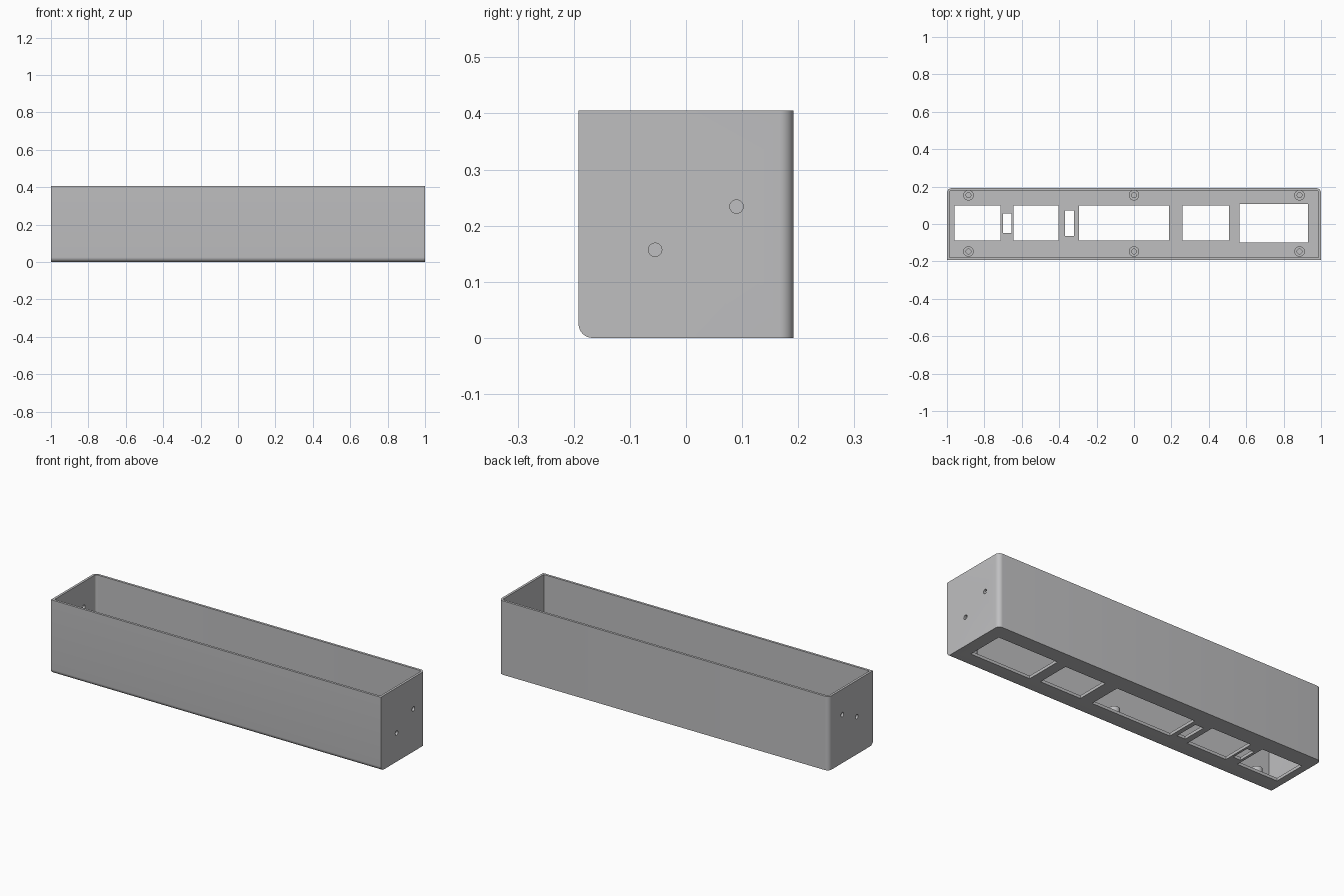
import bpy, bmesh, math
from mathutils import Matrix, Vector

if "Cube" in bpy.data.objects:
    bpy.data.objects.remove(bpy.data.objects["Cube"])

W, D, H = 1.0, 0.1915, 0.405      # half width, half depth, height
WALL, FLOOR, R = 0.013, 0.016, 0.025

grey = bpy.data.materials.new("plain grey")
grey.diffuse_color = (0.52, 0.52, 0.53, 1)
grey.use_nodes = True
grey.node_tree.nodes["Principled BSDF"].inputs["Base Color"].default_value = grey.diffuse_color


def finish(name, bm):
    bmesh.ops.recalc_face_normals(bm, faces=bm.faces)
    me = bpy.data.meshes.new(name)
    bm.to_mesh(me)
    bm.free()
    me.materials.append(grey)
    ob = bpy.data.objects.new(name, me)
    bpy.context.collection.objects.link(ob)
    return ob


def add_box(bm, x0, x1, y0, y1, z0, z1):
    m = Matrix.Translation(((x0 + x1) / 2, (y0 + y1) / 2, (z0 + z1) / 2))
    m = m @ Matrix.Diagonal((x1 - x0, y1 - y0, z1 - z0, 1))
    return bmesh.ops.create_cube(bm, size=1, matrix=m)["verts"]


def round_edges(bm, test, radius):
    edges = [e for e in bm.edges if test(*(v.co for v in e.verts))]
    bmesh.ops.bevel(bm, geom=edges, offset=radius, segments=8,
                    profile=0.5, affect='EDGES')


def back_upright(a, b):
    return a.y > 0 and b.y > 0 and abs(a.z - b.z) > 0.1


def cut(target, cutter):
    cutter.hide_render = True
    cutter.hide_viewport = True
    mod = target.modifiers.new(cutter.name, 'BOOLEAN')
    mod.operation = 'DIFFERENCE'
    mod.solver = 'EXACT'
    mod.object = cutter


# Open case: rounded back uprights and rounded lower front edge
bm = bmesh.new()
add_box(bm, -W, W, -D, D, 0, H)
round_edges(bm, back_upright, R)
round_edges(bm, lambda a, b: max(a.y, b.y) < 0 and max(a.z, b.z) < 0.01, R)
case = finish("case", bm)

# Inner cavity
bm = bmesh.new()
add_box(bm, -W + WALL, W - WALL, -D + WALL, D - WALL, FLOOR, H + 0.1)
round_edges(bm, back_upright, R - WALL)
cut(case, finish("cavity_cutter", bm))

# Windows through the floor: x0, x1, y0, y1
windows = [
    (-0.96, -0.714, -0.087, 0.098), (-0.70, -0.655, -0.047, 0.055),
    (-0.643, -0.403, -0.087, 0.098), (-0.37, -0.32, -0.063, 0.073),
    (-0.295, 0.187, -0.087, 0.098), (0.26, 0.507, -0.087, 0.098),
    (0.565, 0.93, -0.098, 0.108),
]
bm = bmesh.new()
for x0, x1, y0, y1 in windows:
    add_box(bm, x0, x1, y0, y1, -0.05, FLOOR + 0.05)
cut(case, finish("window_cutter", bm))

# Screw holes through the end walls: side, y, z
bm = bmesh.new()
for side, y, z in [(1, 0.09, 0.234), (1, -0.055, 0.157),
                   (-1, 0.075, 0.266), (-1, -0.05, 0.207)]:
    m = Matrix.Translation((side * W, y, z)) @ Matrix.Rotation(math.pi / 2, 4, 'Y')
    bmesh.ops.create_cone(bm, cap_ends=True, segments=24, radius1=0.012,
                          radius2=0.012, depth=0.1, matrix=m)
cut(case, finish("screw_hole_cutter", bm))

# Apply the cuts, then remove the cutters
bpy.context.view_layer.update()
dg = bpy.context.evaluated_depsgraph_get()
case.data = bpy.data.meshes.new_from_object(case.evaluated_get(dg))
case.modifiers.clear()
for ob in [o for o in bpy.data.objects if o.name.endswith("cutter")]:
    bpy.data.objects.remove(ob)


# Hollow screw posts standing on the floor
def post(name, x, y):
    bm = bmesh.new()
    profile = [(0.028, FLOOR - 0.002), (0.028, 0.065), (0.013, 0.065),
               (0.013, FLOOR + 0.001), (0, FLOOR + 0.001)]
    vs = [bm.verts.new((r, 0, z)) for r, z in profile]
    es = [bm.edges.new(p) for p in zip(vs, vs[1:])]
    bmesh.ops.spin(bm, geom=vs + es, cent=(0, 0, 0), axis=(0, 0, 1),
                   angle=math.tau, steps=28)
    bmesh.ops.remove_doubles(bm, verts=bm.verts, dist=0.0002)
    bmesh.ops.translate(bm, verts=bm.verts, vec=Vector((x, y, 0)))
    return finish(name, bm)


parts = [case]
for x in (-0.885, 0, 0.885):
    for y in (-0.147, 0.154):
        parts.append(post("screw_post", x, y))

# Smooth rounds, sharp corners
for ob in parts:
    bpy.ops.object.select_all(action='DESELECT')
    ob.select_set(True)
    bpy.context.view_layer.objects.active = ob
    bpy.ops.object.shade_smooth_by_angle(angle=math.radians(30))
